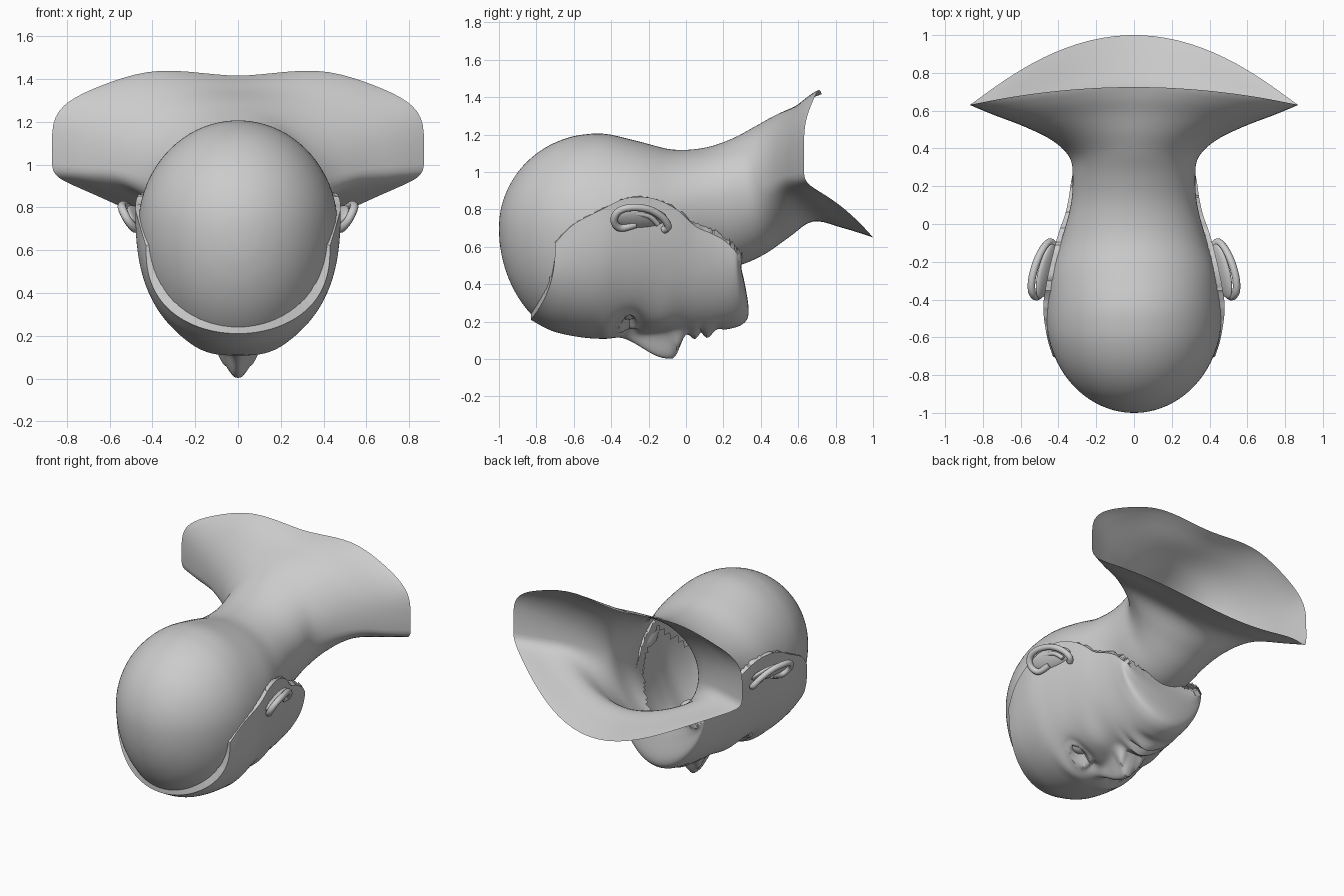
import bpy, bmesh, math, random
from mathutils import Vector

if "Cube" in bpy.data.objects:
    bpy.data.objects.remove(bpy.data.objects["Cube"])

random.seed(4)


def spline(rows, steps):
    """Catmull-Rom resampling of tuples."""
    out = []
    n = len(rows)
    for i in range(n - 1):
        p = [rows[max(0, min(n - 1, i + k))] for k in (-1, 0, 1, 2)]
        for s in range(steps):
            t = s / steps
            out.append([0.5 * (2 * b + (c - a) * t + (2 * a - 5 * b + 4 * c - d) * t * t
                               + (3 * b - a - 3 * c + d) * t ** 3) for a, b, c, d in zip(*p)])
    out.append(list(rows[-1]))
    return out


def lerp_table(table, x):
    for (a, b), (c, d) in zip(table, table[1:]):
        if a <= x <= c:
            return b + (d - b) * (x - a) / (c - a)
    return -1


def smooth(a, b, x):
    t = max(0, min(1, (x - a) / (b - a)))
    return t * t * (3 - 2 * t)


def g(x, s):
    return math.exp(-(x / s) ** 2)


def grid(bm, rows, closed):
    vs = [[bm.verts.new(p) for p in r] for r in rows]
    m = len(rows[0])
    for a, b in zip(vs, vs[1:]):
        for j in range(m if closed else m - 1):
            k = (j + 1) % m
            bm.faces.new((a[j], a[k], b[k], b[j]))


def finish(name, bm):
    bmesh.ops.recalc_face_normals(bm, faces=bm.faces)
    me = bpy.data.meshes.new(name)
    bm.to_mesh(me)
    bm.free()
    ob = bpy.data.objects.new(name, me)
    bpy.context.collection.objects.link(ob)
    bpy.ops.object.select_all(action='DESELECT')
    ob.select_set(True)
    bpy.context.view_layer.objects.active = ob
    bpy.ops.object.shade_smooth_by_angle(angle=math.radians(40))
    return ob


# Cranium, neck and shoulders: top (y,z), side (x,y,z), bottom (y,z)
controls = []
for d in (2, 8, 16, 26, 37, 48, 59, 70, 81):
    s, y = math.sin(math.radians(d)), -.48 - .52 * math.cos(math.radians(d))
    controls.append((y, .7 + .505 * s, .465 * s, y, .7 + .01 * s, y, .7 - .62 * s))
controls += [
    (-.43, 1.204, .465, -.43, .71, -.43, .10),
    (-.25, 1.163, .44, -.25, .76, -.25, .20),
    (-.07, 1.12, .38, -.07, .80, -.05, .38),
    (.10, 1.13, .335, .10, .84, .12, .48),
    (.25, 1.18, .325, .24, .88, .28, .50),
    (.38, 1.25, .34, .35, .92, .42, .56),
    (.48, 1.305, .43, .44, .96, .55, .65),
    (.58, 1.35, .58, .515, 1.0, .68, .735),
    (.66, 1.39, .75, .58, 1.03, .84, .70),
    (.725, 1.415, .87, .63, 1.06, 1.0, .65)]
rings = []
for yt, zt, xs, ys, zs, yb, zb in spline(controls, 5):
    w = max(0, min(1, (xs - .34) / .5)) if yt > .2 else 0
    ring = []
    for j in range(80):
        t = 2 * math.pi * (j + .5) / 80
        c, x = abs(math.cos(t)), xs * math.sin(t)
        if math.cos(t) > 0:
            z = zs + (zt - zs) * c ** (1 - .5 * w) + .04 * w * (g(abs(x) - .4, .25) - g(x, .15) * .1)
            y = ys + (yt - ys) * c * c
        else:
            drop = (1 - w) * c + w * (.48 * c ** .38 + .52 * c ** 4)
            z = zs - (zs - zb) * drop
            y = ys + (yb - ys) * c ** (2 + .15 * w)
        ring.append((x, y, z))
    rings.append(ring)
bm = bmesh.new()
grid(bm, rings, True)
bm.verts.ensure_lookup_table()
bm.faces.new(bm.verts[:80])
# open the side that the face covers
hairline = [(-.83, .15), (-.7, .49), (-.35, .78), (0, .64), (.3, .48)]
cut = [f for f in bm.faces if f.calc_center_median().z < lerp_table(hairline, f.calc_center_median().y)]
bmesh.ops.delete(bm, geom=cut, context='FACES')
finish("cranium_neck_shoulders", bm)


# Face features as depth added toward the ground
def features(x, y):
    ax = abs(x)
    width = .035 + .03 * smooth(-.25, -.07, y)
    d = .135 * smooth(-.38, -.09, y) * (1 - smooth(-.07, .01, y)) * math.exp(-(ax / width) ** 2.6)
    d += .05 * g(ax - .075, .03) * g(y + .04, .035)
    d += .033 * g(x, .1) * g(y - .045, .028) + .03 * g(x, .09) * g(y - .115, .028)
    d -= .018 * g(x, .11) * g(y - .08, .013) + .012 * g(x, .1) * g(y - .17, .025)
    d -= .07 * g(ax - .18, .085) * g(y + .3, .06) + .02 * g(ax - .08, .03) * g(y + .3, .04)
    d += .015 * g(ax - .17, .12) * g(y + .42, .04) + .02 * g(ax - .24, .1) * g(y + .12, .08)
    bow = .042 * (1 - ((ax - .18) / .1) ** 2)
    if bow > 0:
        d += .025 * (g(y + .31 + bow, .02) + g(y + .31 - bow, .02)) * smooth(0, .03, bow)
    return d


# Face mask: bottom (y,z), side edge (x,y,z)
face_rows = spline([
    (-.83, .21, .43, -.70, .62),
    (-.70, .145, .46, -.60, .72),
    (-.50, .11, .48, -.45, .80),
    (-.32, .12, .465, -.32, .86),
    (-.20, .13, .435, -.18, .86),
    (-.05, .14, .40, -.05, .80),
    (.08, .14, .365, .05, .71),
    (.20, .155, .345, .14, .67),
    (.30, .185, .335, .21, .63),
    (.335, .25, .325, .26, .58),
    (.315, .40, .31, .28, .555),
    (.29, .50, .29, .30, .53)], 8)
rows = []
for i, (yb, zb, xs, ys, zs) in enumerate(face_rows):
    q = .78 + .28 * smooth(.3, .8, i / (len(face_rows) - 1))
    row = []
    for j in range(97):
        u = j / 48 - 1
        a = math.pi / 2 * u * (.6 + .4 * u * u)
        c = max(0, math.cos(a))
        x, y = xs * math.sin(a), ys + (yb - ys) * c * c
        z = zs - (zs - zb) * c ** q
        if z < .45 and i < 72:
            z -= features(x, y)
        row.append((x, y, z))
    rows.append(row)
bm = bmesh.new()
grid(bm, rows, False)
# ragged inward rim
rim = [e for e in bm.edges if e.is_boundary]
new = bmesh.ops.extrude_edge_only(bm, edges=rim)['geom']
for v in new:
    if isinstance(v, bmesh.types.BMVert):
        centre = Vector((0, v.co.y + .02, .75))
        v.co = v.co.lerp(centre, random.uniform(.08, .13))
        v.co.z += random.uniform(0, .02)
finish("face", bm)


# Eyes and ears, mirrored
def ball(name, loc, scale, rot=(0, 0, 0)):
    bpy.ops.mesh.primitive_uv_sphere_add(segments=24, ring_count=14, location=loc, rotation=rot)
    ob = bpy.context.object
    ob.name = name
    ob.scale = scale
    bpy.ops.object.shade_smooth()


def tube(name, pts, r):
    cu = bpy.data.curves.new(name, 'CURVE')
    cu.dimensions = '3D'
    cu.bevel_depth = r
    cu.bevel_resolution = 3
    cu.use_fill_caps = True
    sp = cu.splines.new('POLY')
    path = spline(pts, 5)
    sp.points.add(len(path) - 1)
    for p, co in zip(sp.points, path):
        p.co = (*co, 1)
    bpy.context.collection.objects.link(bpy.data.objects.new(name, cu))


helix = [(.46, -.27, .72), (.48, -.35, .70), (.515, -.385, .74), (.54, -.36, .79), (.54, -.29, .81),
         (.515, -.20, .80), (.48, -.13, .76), (.445, -.095, .71), (.42, -.12, .69)]
antihelix = [(.475, -.34, .745), (.495, -.28, .775), (.48, -.2, .765), (.45, -.15, .72)]
for side, s in (("right", 1), ("left", -1)):
    ball(side + "_eye", (s * .18, -.31, .285), (.08, .065, .075))
    ball(side + "_ear_shell", (s * .465, -.25, .755), (.025, .15, .065),
         (0, s * math.radians(35), s * math.radians(14)))
    tube(side + "_ear_helix", [(s * x, y, z) for x, y, z in helix], .02)
    tube(side + "_ear_fold", [(s * x, y, z) for x, y, z in antihelix], .014)
